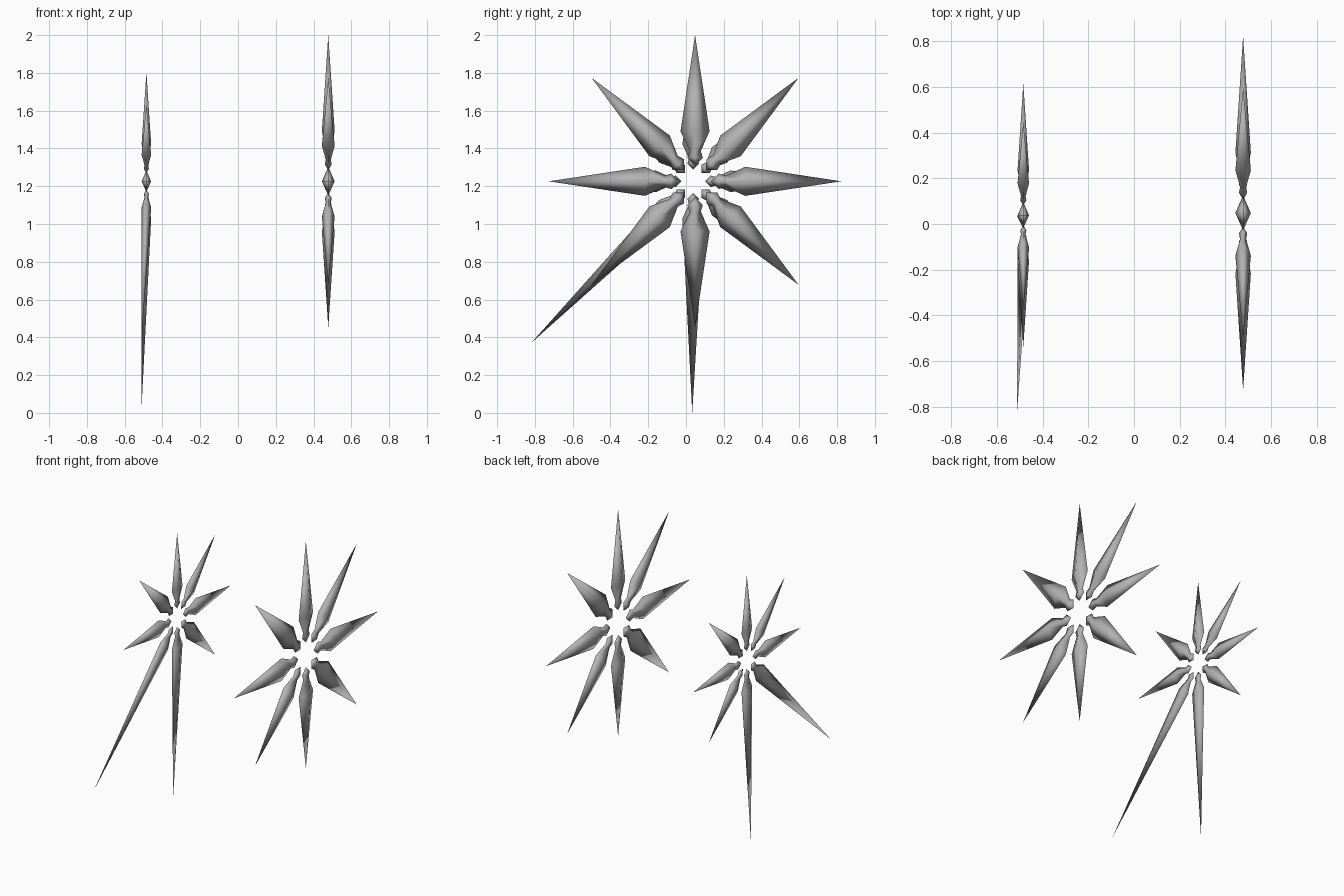
import bpy, bmesh, math
from mathutils import Vector

cube = bpy.data.objects.get("Cube")
if cube:
    bpy.data.objects.remove(cube, do_unlink=True)

grey = bpy.data.materials.new("plain grey")
grey.use_nodes = True
colour = (0.45, 0.45, 0.45, 1)
grey.diffuse_color = colour
grey.node_tree.nodes["Principled BSDF"].inputs["Base Color"].default_value = colour

# Spike profile: distance from star centre, half width (inner point and outer tip are added)
RINGS = [(0.125, 0.041), (0.162, 0.030), (0.265, 0.077)]
INNER, OUTER, FLATNESS = 0.083, 0.775, 0.44


def spike(name, centre, scale, angle, tip=None):
    """Flattened four-sided spike radiating from centre in the YZ plane."""
    centre = Vector(centre)
    out = Vector((0, math.cos(angle), math.sin(angle)))
    side = Vector((0, -math.sin(angle), math.cos(angle)))
    flat = Vector((1, 0, 0)) * FLATNESS
    bm = bmesh.new()
    inner = bm.verts.new(centre + out * INNER * scale)
    outer = bm.verts.new(Vector(tip) if tip else centre + out * OUTER * scale)
    rings = [[bm.verts.new(centre + (out * r + d * w) * scale)
              for d in (side, flat, -side, -flat)] for r, w in RINGS]
    for i in range(4):
        j = (i + 1) % 4
        bm.faces.new((inner, rings[0][i], rings[0][j]))
        for a, b in zip(rings, rings[1:]):
            bm.faces.new((a[i], b[i], b[j], a[j]))
        bm.faces.new((rings[-1][i], outer, rings[-1][j]))
    bmesh.ops.recalc_face_normals(bm, faces=bm.faces)
    for f in bm.faces:
        f.smooth = True
    mesh = bpy.data.meshes.new(name)
    bm.to_mesh(mesh)
    bm.free()
    mesh.materials.append(grey)
    bpy.context.collection.objects.link(bpy.data.objects.new(name, mesh))


# Two eight-pointed stars; the small one has two drawn-out spikes
long_tips = {5: (-0.512, -0.82, 0.37), 6: (-0.512, 0.033, 0.0)}
for k in range(8):
    a = k * math.pi / 4
    spike(f"large_star_spike_{k}", (0.478, 0.048, 1.226), 1.0, a)
    spike(f"small_star_spike_{k}", (-0.485, 0.038, 1.226), 0.745, a, long_tips.get(k))
